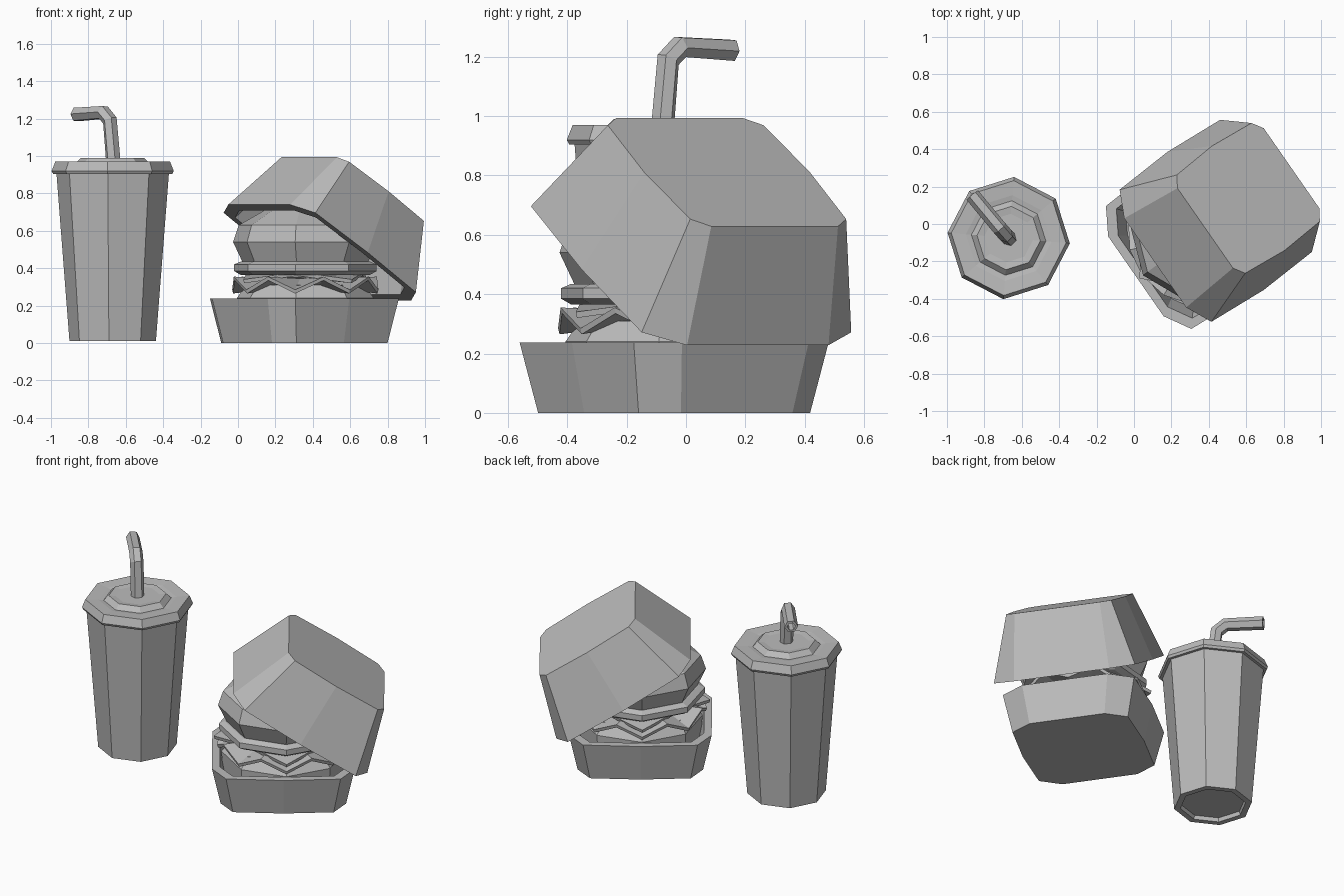
import bpy, bmesh
from math import sin, cos, radians, tau
from mathutils import Matrix, Vector

cube = bpy.data.objects.get("Cube")
if cube:
    bpy.data.objects.remove(cube, do_unlink=True)

grey = bpy.data.materials.new("plain_grey")
grey.use_nodes = True
grey.diffuse_color = (0.5, 0.5, 0.5, 1)
grey.node_tree.nodes["Principled BSDF"].inputs["Base Color"].default_value = (0.5, 0.5, 0.5, 1)


def loft(name, rings, matrix=Matrix(), caps=True):
    """Skin a stack of equal-sized point rings with flat faces."""
    bm = bmesh.new()
    loops = [[bm.verts.new(p) for p in ring] for ring in rings]
    for low, high in zip(loops, loops[1:]):
        for i in range(len(low)):
            j = (i + 1) % len(low)
            bm.faces.new((low[i], low[j], high[j], high[i]))
    if caps:
        bm.faces.new(reversed(loops[0]))
        bm.faces.new(loops[-1])
    bmesh.ops.recalc_face_normals(bm, faces=bm.faces)
    mesh = bpy.data.meshes.new(name)
    bm.to_mesh(mesh)
    bm.free()
    mesh.materials.append(grey)
    obj = bpy.data.objects.new(name, mesh)
    obj.matrix_world = matrix
    bpy.context.scene.collection.objects.link(obj)
    return obj


def circle(r, z, sides=8, start=0.0, wave=0.0, star=0.0):
    """Regular ring; odd points can be raised (wave) or pulled in (star)."""
    return [((r - star * (i % 2)) * cos(start + tau * i / sides),
             (r - star * (i % 2)) * sin(start + tau * i / sides),
             z + wave * (i % 2)) for i in range(sides)]


def box_ring(edge, corner, side, z, k=1.0):
    """Ten-sided box outline: flat front and back, cut corners, bowed sides."""
    right = [(edge[0], -edge[1]), (corner[0], -corner[1]), (side, 0),
             corner, edge]
    left = [(-x, y) for x, y in reversed(right)]
    return [(x * k, y * k, z) for x, y in right + left]


def turned(name, profile, matrix, start):
    return loft(name, [circle(r, z, start=start) for r, z in profile], matrix)


# Drink cup with a recessed base
cup_at = Matrix.Translation((-0.67, -0.075, 0))
spin = radians(-5)
turned("cup_body", [(0.19, 0.035), (0.195, 0.01), (0.232, 0.01), (0.302, 0.91)],
       cup_at, spin)
turned("cup_lid", [(0.29, 0.905), (0.32, 0.905), (0.328, 0.92), (0.308, 0.97),
                   (0.23, 0.965), (0.2, 0.96), (0.17, 0.99), (0.13, 0.985)],
       cup_at, spin)

# Bent straw, open at the end
path = [(-0.665, -0.08, 0.95), (-0.685, -0.06, 1.19),
        (-0.72, -0.02, 1.233), (-0.865, 0.155, 1.222)]
curve = bpy.data.curves.new("straw_path", "CURVE")
curve.dimensions = "3D"
curve.bevel_depth = 0.04
curve.bevel_resolution = 1
spline = curve.splines.new("POLY")
spline.points.add(len(path) - 1)
for point, co in zip(spline.points, path):
    point.co = (*co, 1)
helper = bpy.data.objects.new("straw_helper", curve)
bpy.context.scene.collection.objects.link(helper)
graph = bpy.context.evaluated_depsgraph_get()
straw_mesh = bpy.data.meshes.new_from_object(helper.evaluated_get(graph))
bpy.data.objects.remove(helper, do_unlink=True)
straw_mesh.materials.clear()
straw_mesh.materials.append(grey)
for poly in straw_mesh.polygons:
    poly.use_smooth = False
straw = bpy.data.objects.new("straw", straw_mesh)
bpy.context.scene.collection.objects.link(straw)
wall = straw.modifiers.new("wall", "SOLIDIFY")
wall.thickness = 0.015
wall.offset = -1

# Open takeaway box: tray and tilted lid
turn = Matrix.Rotation(radians(-55.2), 4, "Z")
tray_at = Matrix.Translation((0.355, -0.04, 0)) @ turn
tray_shape = ((0.26, 0.42), (0.4, 0.337), 0.42)
loft("box_tray", [box_ring(*tray_shape, z, k) for z, k in
                  [(0, 0.88), (0.238, 1), (0.238, 0.89), (0.04, 0.79)]], tray_at)

lid_at = (Matrix.Translation((0.437, 0.017, 0.484)) @ turn
          @ Matrix.Rotation(radians(-33), 4, "X"))
rim = ((0.29, 0.47), (0.43, 0.39), 0.45)
top = ((0.26, 0.335), (0.32, 0.29), 0.34)
loft("box_lid", [box_ring(*top, 0.35, 0.88), box_ring(*rim, 0, 0.88),
                 box_ring(*rim, 0), box_ring(*top, 0.39)], lid_at)

# Burger, stacked from the bottom up
burger_at = Matrix.Translation((0.36, -0.04, 0))
twist = radians(-8)
turned("bottom_bun", [(0.3, 0.045), (0.36, 0.1), (0.37, 0.24), (0.32, 0.31)],
       burger_at, twist)
loft("lettuce", [circle(r, z, 16, twist, w) for r, z, w in
                 [(0.2, 0.29, 0), (0.39, 0.265, 0.07),
                  (0.395, 0.285, 0.07), (0.2, 0.345, 0)]], burger_at)
loft("cheese", [circle(r, z, 8, radians(-53), w, s) for r, z, w, s in
                [(0.2, 0.35, 0, 0), (0.41, 0.32, 0.04, 0.1),
                 (0.415, 0.34, 0.04, 0.1), (0.2, 0.385, 0, 0)]], burger_at)
turned("patty", [(0.35, 0.365), (0.385, 0.385), (0.385, 0.42), (0.35, 0.435)],
       burger_at, twist)
turned("top_bun", [(0.34, 0.435), (0.39, 0.54), (0.36, 0.63), (0.22, 0.71)],
       burger_at, twist)
